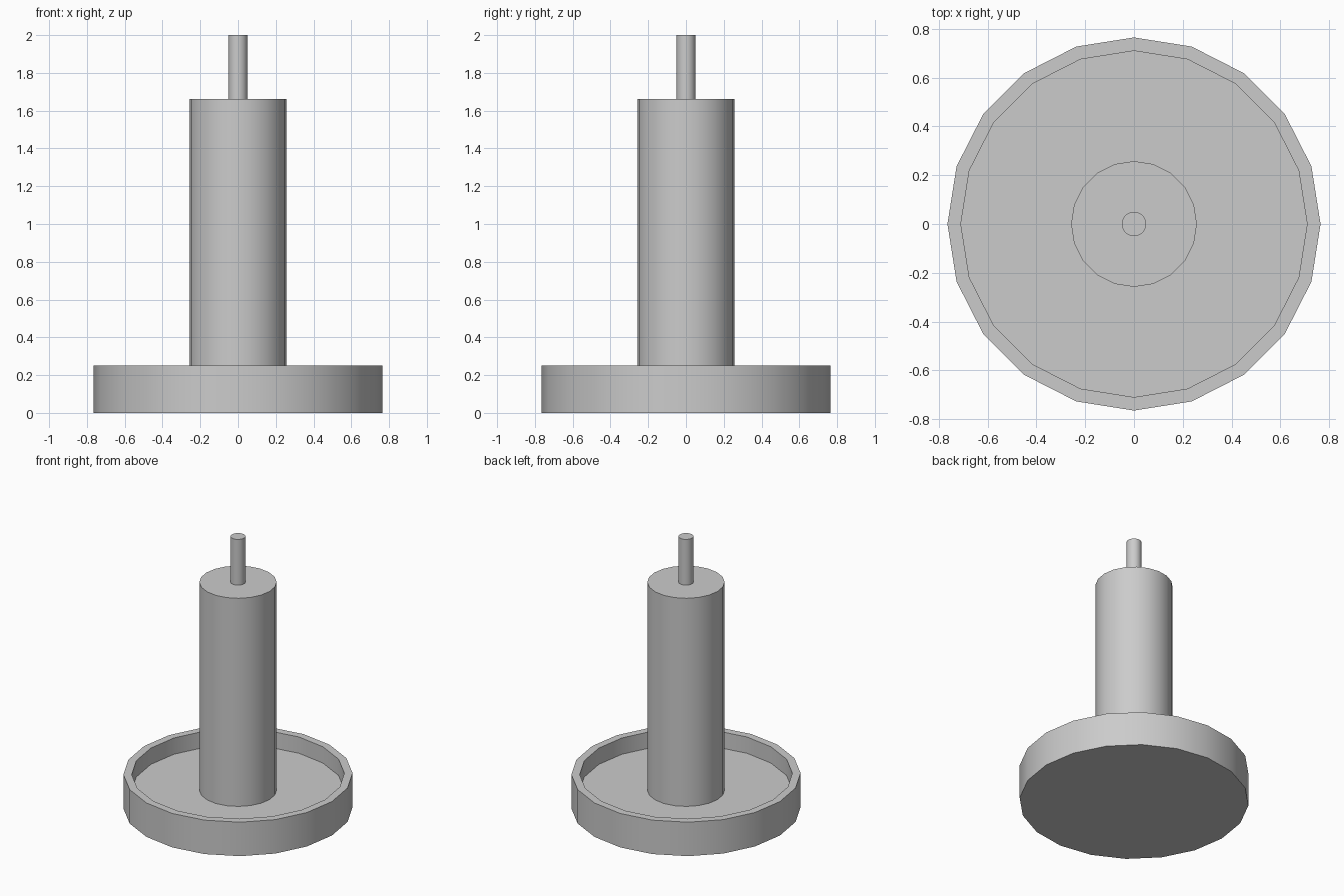
import bpy
import bmesh
import math

SIDES = 20

cube = bpy.data.objects.get("Cube")
if cube:
    bpy.data.objects.remove(cube, do_unlink=True)

grey = bpy.data.materials.new("plain_grey")
grey.use_nodes = True
colour = (0.6, 0.6, 0.6, 1.0)
grey.diffuse_color = colour
grey.node_tree.nodes["Principled BSDF"].inputs["Base Color"].default_value = colour


def lathe(name, profile):
    """Spin (radius, height) rings around z and cap both ends."""
    bm = bmesh.new()
    rings = []
    for r, z in profile:
        rings.append([bm.verts.new((r * math.cos(math.tau * i / SIDES),
                                    r * math.sin(math.tau * i / SIDES), z))
                      for i in range(SIDES)])
    for low, high in zip(rings, rings[1:]):
        for i in range(SIDES):
            j = (i + 1) % SIDES
            bm.faces.new((low[i], low[j], high[j], high[i]))
    bm.faces.new(rings[0][::-1])
    bm.faces.new(rings[-1])
    mesh = bpy.data.meshes.new(name)
    bm.to_mesh(mesh)
    bm.free()
    mesh.materials.append(grey)
    obj = bpy.data.objects.new(name, mesh)
    bpy.context.collection.objects.link(obj)
    bpy.ops.object.select_all(action="DESELECT")
    obj.select_set(True)
    bpy.context.view_layer.objects.active = obj
    bpy.ops.object.shade_smooth_by_angle(angle=math.radians(30))
    return obj


# Shallow dish with a raised rim
lathe("dish", [(0.765, 0), (0.765, 0.25), (0.71, 0.25), (0.71, 0.13)])

# Candle body standing on the dish floor
lathe("candle", [(0.258, 0.13), (0.258, 1.663)])

# Wick on top
lathe("wick", [(0.05, 1.663), (0.05, 2.0)])
